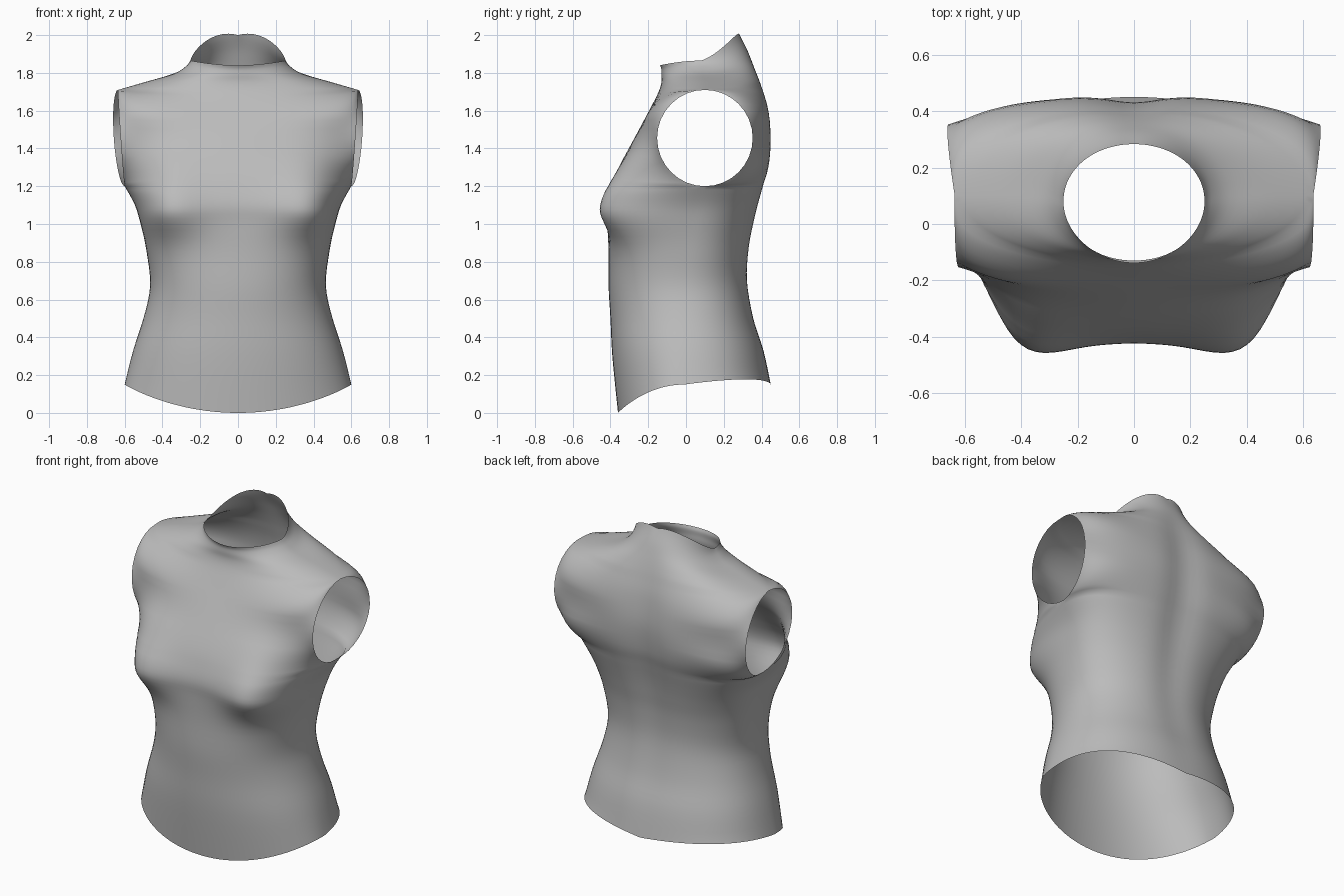
import bpy
import bmesh
from math import sin, cos, pi, exp, sqrt
from mathutils import Vector

cube = bpy.data.objects.get("Cube")
if cube:
    bpy.data.objects.remove(cube)

ROW_STEPS, COLUMNS = 4, 24
ARMPIT, SHOULDER, COLLAR = 7, 11, 15   # key rows

# centre lines from hem to collar: (y, z)
FRONT = [(-.36, 0), (-.39, .3), (-.4, .5), (-.41, .67), (-.41, .85), (-.415, 1),
         (-.42, 1.1), (-.395, 1.2), (-.355, 1.3), (-.27, 1.46), (-.19, 1.61),
         (-.145, 1.7), (-.13, 1.75), (-.13, 1.79), (-.13, 1.82), (-.138, 1.84)]
BACK = [(.45, .145), (.41, .33), (.355, .5), (.32, .7), (.325, .87), (.345, 1),
        (.365, 1.1), (.39, 1.2), (.415, 1.3), (.43, 1.46), (.415, 1.62),
        (.39, 1.73), (.37, 1.8), (.345, 1.87), (.32, 1.93), (.283, 2)]
# side seams: hem to armpit, and sleeve top to collar: (x, y, z)
FLANK = [(.6, -.01, .15), (.555, 0, .33), (.495, 0, .52), (.465, 0, .68),
         (.485, .02, .86), (.515, .04, 1), (.545, .07, 1.1), (.6, .1, 1.2)]
SHOULDER_SEAM = [(.635, .1, 1.71), (.48, .1, 1.755), (.34, .095, 1.795),
                 (.275, .09, 1.835), (.25, .08, 1.865)]


def spline(points, t):
    """Smooth curve through the points, one unit of t per point."""
    last = len(points) - 1
    i = min(int(t), last - 1)
    f = t - i
    a, b, c, d = (Vector(points[max(0, min(last, i + k))]) for k in (-1, 0, 1, 2))
    return b + (c - a) * f / 2 + (a * 2 - b * 5 + c * 4 - d) * f**2 / 2 \
        + (b * 3 - a - c * 3 + d) * f**3 / 2


def side_edge(t, facing):
    """Outer end of a row, and how far it opens into the armhole."""
    if t <= ARMPIT:
        return spline(FLANK, t), 0
    if t >= SHOULDER:
        return spline(SHOULDER_SEAM, t - SHOULDER), 0
    angle = pi * (t - ARMPIT) / (SHOULDER - ARMPIT)
    s, c = sin(angle), cos(angle)
    return Vector((.6175 - .0175 * c + (.022 + facing * .018) * s,
                   .1 + facing * .253 * s, 1.455 - .255 * c)), s * s


def surface_point(t, s, facing):
    """Point on the front (facing -1) or back (facing 1) panel."""
    y, z = spline(FRONT if facing < 0 else BACK, t)
    edge, opening = side_edge(t, facing)
    if facing < 0:
        fullness = .6 - .005 * t + .13 * exp(-((t - 5) / 2)**2)
    else:
        fullness = .64 - .005 * t + .12 * exp(-((t - 6.5) / 2)**2)
    start = Vector((0, y, z))
    handle_a = start + Vector((fullness * edge.x, 0, 0))
    slope = max(.25, sqrt(1 - opening**2))
    reach = fullness * abs(edge.y - y) * (1 - opening) + .16 * opening
    handle_b = edge - Vector((opening, -facing * slope, 0)) * reach
    r = 1 - s
    p = start * r**3 + handle_a * 3 * r * r * s + handle_b * 3 * r * s * s + edge * s**3
    if facing < 0:   # bust
        spread = .1 if p.z < 1.08 else .18
        bump = exp(-((p.x - .39) / .135)**2 / 2 - ((p.z - 1.08) / spread)**2 / 2)
        p += Vector((.02, -.11, 0)) * bump * (1 - s**4)
    else:            # spine groove, raised back hem and collar
        p.y += .03 * (1 - exp(-(p.x / .12)**2)) * r * sin(pi * t / COLLAR)
        p.z += .12 * s * r * (exp(-2 * t) + exp(2 * (t - COLLAR)))
    if s == 0:
        p.x = 0
    return p


# left half of the garment, front and back panels joined at the seams
bm = bmesh.new()
for facing in (-1, 1):
    grid = [[bm.verts.new(surface_point(i / ROW_STEPS, j / COLUMNS, facing))
             for j in range(COLUMNS + 1)] for i in range(COLLAR * ROW_STEPS + 1)]
    for low, high in zip(grid, grid[1:]):
        for j in range(COLUMNS):
            quad = [low[j], low[j + 1], high[j + 1], high[j]]
            bm.faces.new(quad if facing < 0 else quad[::-1])
bmesh.ops.remove_doubles(bm, verts=bm.verts[:], dist=.0005)
for face in bm.faces:
    face.smooth = True
mesh = bpy.data.meshes.new("sleeveless_top")
bm.to_mesh(mesh)
bm.free()
top = bpy.data.objects.new("sleeveless_top", mesh)
bpy.context.collection.objects.link(top)

# right half
mirror = top.modifiers.new("right_half", 'MIRROR')
mirror.use_clip = True

# fabric colour
fabric = bpy.data.materials.new("grey_fabric")
fabric.use_nodes = True
grey = (.5, .5, .5, 1)
fabric.diffuse_color = grey
fabric.node_tree.nodes["Principled BSDF"].inputs["Base Color"].default_value = grey
mesh.materials.append(fabric)
